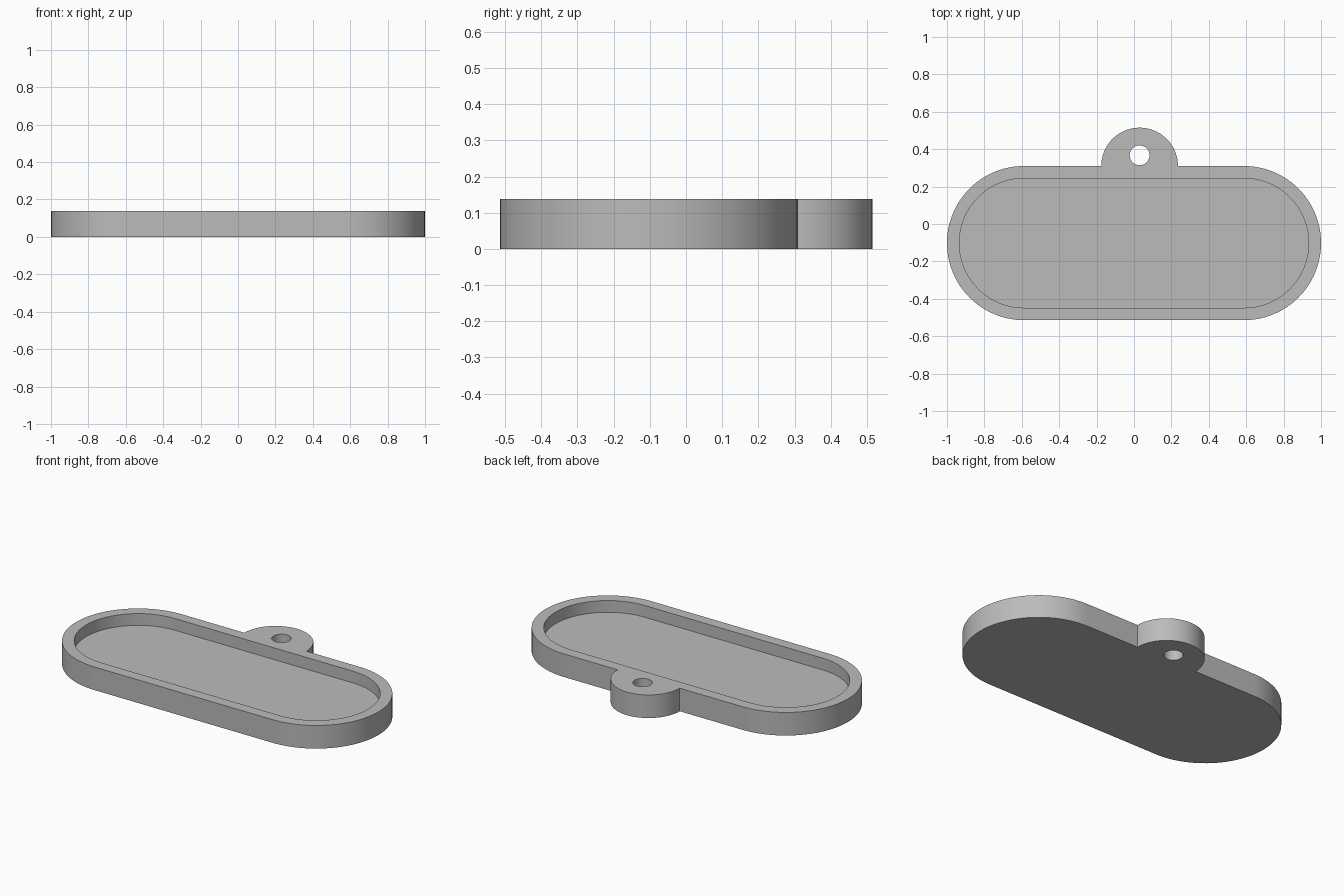
import bpy
import bmesh
from math import cos, sin, pi, radians

if "Cube" in bpy.data.objects:
    bpy.data.objects.remove(bpy.data.objects["Cube"])

HEIGHT, FLOOR = 0.138, 0.068
END_X, MID_Y, END_R, RIM = 0.588, -0.102, 0.412, 0.066
TAB_X, TAB_R = 0.03, 0.205
BACK_Y = MID_Y + END_R

grey = bpy.data.materials.new("plain grey")
grey.use_nodes = True
colour = (0.5, 0.5, 0.5, 1)
grey.diffuse_color = colour
grey.node_tree.nodes["Principled BSDF"].inputs["Base Color"].default_value = colour


def arc(x, y, r, start, end, steps=48):
    angles = [start + (end - start) * i / steps for i in range(steps + 1)]
    return [(x + r * cos(a), y + r * sin(a)) for a in angles]


def prism(name, outline, bottom, top):
    """Extrude a flat counter-clockwise outline upwards."""
    bm = bmesh.new()
    base = bm.faces.new([bm.verts.new((x, y, bottom)) for x, y in outline])
    lid = bmesh.ops.extrude_face_region(bm, geom=[base], use_keep_orig=True)
    verts = [v for v in lid["geom"] if isinstance(v, bmesh.types.BMVert)]
    bmesh.ops.translate(bm, verts=verts, vec=(0, 0, top - bottom))
    bmesh.ops.recalc_face_normals(bm, faces=bm.faces)
    mesh = bpy.data.meshes.new(name)
    bm.to_mesh(mesh)
    bm.free()
    mesh.materials.append(grey)
    obj = bpy.data.objects.new(name, mesh)
    bpy.context.collection.objects.link(obj)
    return obj


def end_caps(r):
    return (arc(END_X, MID_Y, r, -pi / 2, pi / 2),
            arc(-END_X, MID_Y, r, pi / 2, 3 * pi / 2))


# Tray body: rounded ends with the hanging tab on the back edge
right_cap, left_cap = end_caps(END_R)
tab = arc(TAB_X, BACK_Y, TAB_R, 0, pi)
tray = prism("tray", right_cap + tab + left_cap, 0, HEIGHT)

# Cutters: shallow recess and the hole through the tab
inner_right, inner_left = end_caps(END_R - RIM)
recess = prism("recess_cutter", inner_right + inner_left, FLOOR, HEIGHT + 0.1)
hole = prism("hole_cutter", arc(TAB_X, 0.367, 0.053, 0, 2 * pi)[:-1], -0.1, HEIGHT + 0.1)

bpy.context.view_layer.objects.active = tray
tray.select_set(True)
for cutter in (recess, hole):
    cutter.hide_render = True
    cut = tray.modifiers.new(cutter.name, "BOOLEAN")
    cut.operation, cut.solver, cut.object = "DIFFERENCE", "EXACT", cutter
    bpy.ops.object.modifier_apply(modifier=cut.name)
    bpy.data.objects.remove(cutter)

bpy.ops.object.shade_smooth_by_angle(angle=radians(30))
